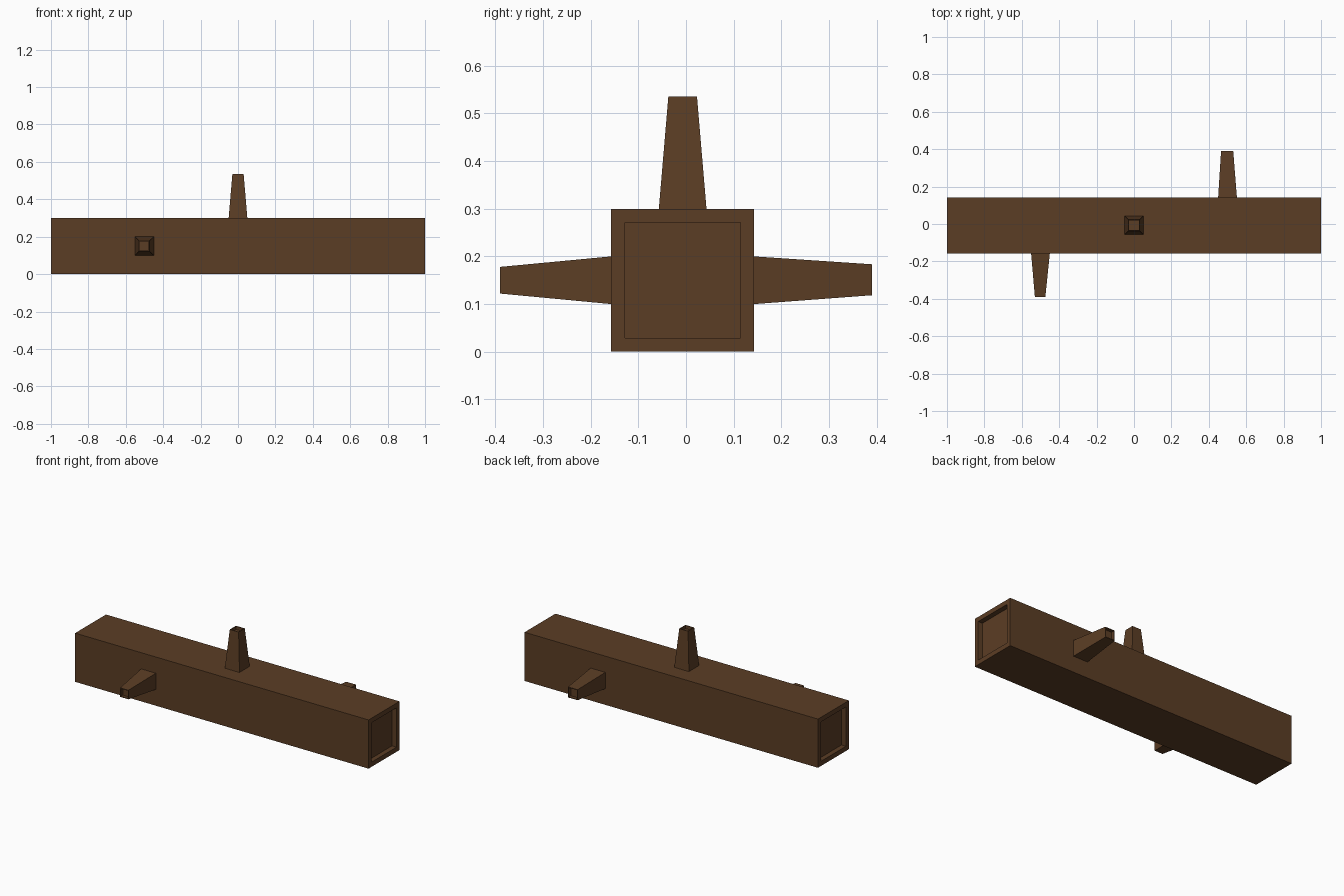
import bpy, bmesh
from mathutils import Vector

if "Cube" in bpy.data.objects:
    bpy.data.objects.remove(bpy.data.objects["Cube"])

bark = bpy.data.materials.new("brown_bark")
bark.diffuse_color = (0.105, 0.047, 0.018, 1)
bark.use_nodes = True
bark.node_tree.nodes["Principled BSDF"].inputs["Base Color"].default_value = bark.diffuse_color

CY = -0.007   # log centre line in y
HALF = 0.15   # half thickness of the log


def tapered_beam(name, base, tip, r0, r1, inset, depth, both_ends=False):
    """Square beam from base to tip, with a sunken panel in its end(s)."""
    base, tip = Vector(base), Vector(tip)
    axis = (tip - base).normalized()
    u = Vector((0, 1, 0)) if abs(axis.x) > 0.5 else Vector((1, 0, 0))
    v = axis.cross(u)
    bm = bmesh.new()
    rings = []
    for c, r in ((base, r0), (tip, r1)):
        rings.append([bm.verts.new(c + u * a * r + v * b * r)
                      for a, b in ((-1, -1), (1, -1), (1, 1), (-1, 1))])
    for i in range(4):
        j = (i + 1) % 4
        bm.faces.new((rings[0][i], rings[0][j], rings[1][j], rings[1][i]))
    ends = [bm.faces.new(rings[1])]
    if both_ends:
        ends.append(bm.faces.new(rings[0][::-1]))
    bm.normal_update()
    # rim, then straight-walled recess
    for f in ends:
        bmesh.ops.inset_individual(bm, faces=[f], thickness=inset)
        n = f.normal.copy()
        new = bmesh.ops.extrude_discrete_faces(bm, faces=[f])["faces"][0]
        bmesh.ops.translate(bm, vec=-n * depth, verts=new.verts)
    bm.normal_update()
    me = bpy.data.meshes.new(name)
    bm.to_mesh(me)
    bm.free()
    me.materials.append(bark)
    ob = bpy.data.objects.new(name, me)
    bpy.context.collection.objects.link(ob)
    return ob


# Main trunk
tapered_beam("log", (-1, CY, 0.15), (1, CY, 0.15), HALF, HALF, 0.041, 0.03, True)

# Branch stubs: top, front, back
tapered_beam("top_branch", (0, CY, 0.3), (0, CY, 0.536), 0.05, 0.03, 0.006, 0.02)
tapered_beam("front_branch", (-0.5, CY - HALF, 0.15), (-0.502, -0.39, 0.15), 0.05, 0.028, 0.006, 0.02)
tapered_beam("back_branch", (0.5, CY + HALF, 0.15), (0.498, 0.39, 0.151), 0.05, 0.0325, 0.006, 0.02)
